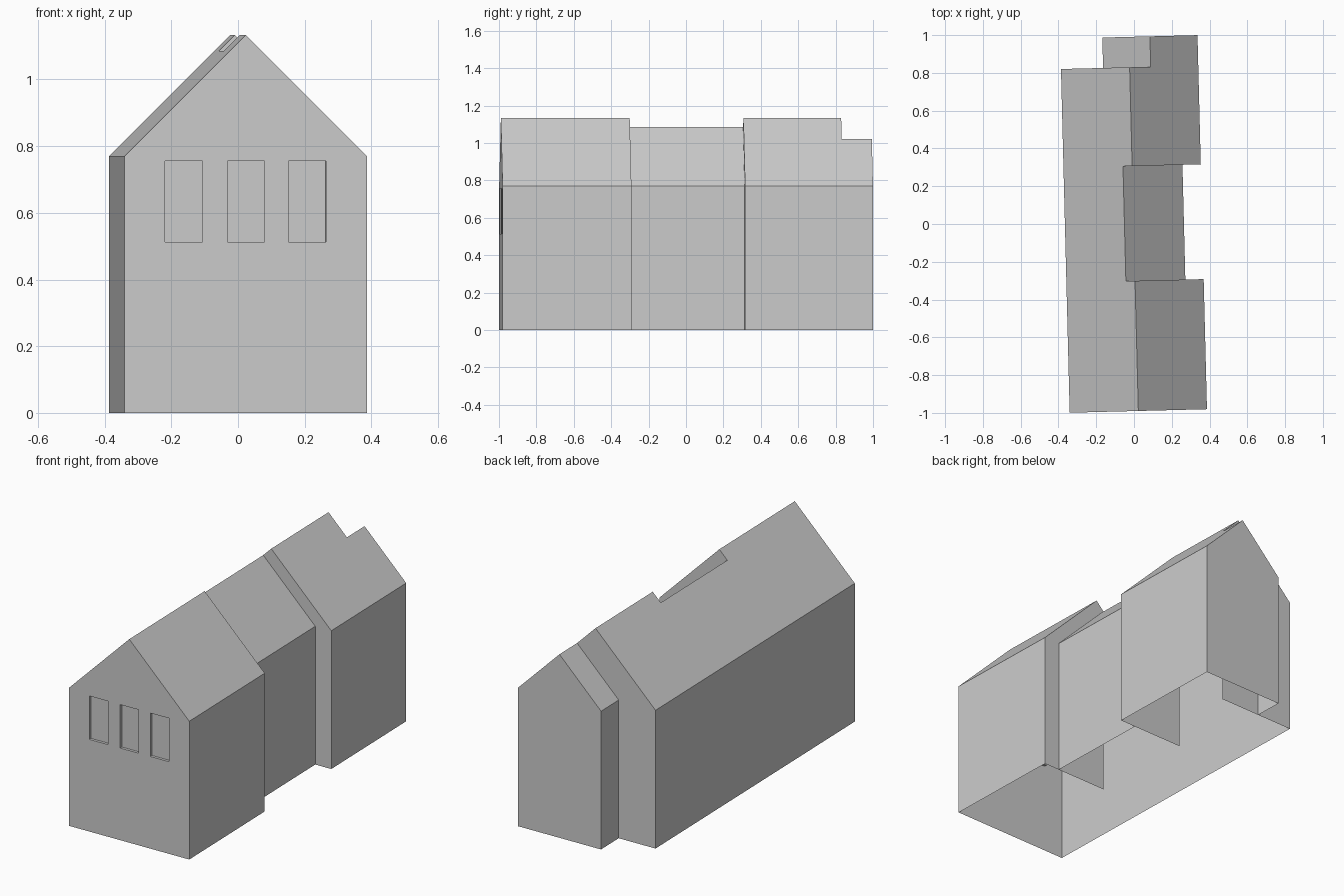
import bpy, bmesh, math
from mathutils import Vector

if "Cube" in bpy.data.objects:
    bpy.data.objects.remove(bpy.data.objects["Cube"])

ANGLE = math.radians(1.45)
ORIGIN = (-0.3405, -0.999, 0.0)      # front left corner of the house
EAVE = 0.77
FRONT, MID, BACK, LEFT_END, END = 0.0, 0.689, 1.297, 1.82, 1.981
WIDE, NARROW, REAR = (0.0, 0.727), (0.0, 0.63), (0.223, 0.727)


def add(name, bm):
    me = bpy.data.meshes.new(name)
    bm.to_mesh(me)
    bm.free()
    ob = bpy.data.objects.new(name, me)
    ob.location = ORIGIN
    ob.rotation_euler.z = ANGLE
    bpy.context.collection.objects.link(ob)
    return ob


def gable(span):
    """Wall and 45 degree roof outline, left foot to right foot."""
    a, b = span
    return [(a, 0), (a, EAVE), ((a + b) / 2, EAVE + (b - a) / 2), (b, EAVE), (b, 0)]


def shell(name, span, y0, y1):
    """Side walls and roof slopes, open below."""
    bm = bmesh.new()
    rows = [[bm.verts.new((x, y, z)) for x, z in gable(span)] for y in (y0, y1)]
    for i in range(4):
        bm.faces.new((rows[0][i], rows[0][i + 1], rows[1][i + 1], rows[1][i]))
    add(name, bm)


def cut(bm, co, no, **kw):
    bmesh.ops.bisect_plane(bm, geom=bm.verts[:] + bm.edges[:] + bm.faces[:],
                           plane_co=co, plane_no=no, **kw)


def wall(span, y, faces_back=False, x_min=None, x_max=None):
    """Flat gable wall, optionally trimmed to part of its width."""
    bm = bmesh.new()
    pts = gable(span)
    bm.faces.new([bm.verts.new((x, y, z)) for x, z in (pts if faces_back else pts[::-1])])
    if x_min is not None:
        cut(bm, (x_min, y, 0), (1, 0, 0), clear_inner=True)
    if x_max is not None:
        cut(bm, (x_max, y, 0), (1, 0, 0), clear_outer=True)
    return bm


# House sections
shell("front_section", WIDE, FRONT, MID)
shell("middle_section", NARROW, MID, BACK)
shell("back_section", WIDE, BACK, LEFT_END)
shell("rear_section", REAR, LEFT_END, END)

# Step walls between the sections, and the rear gable
mid_ridge, rear_ridge = sum(NARROW) / 2, sum(REAR) / 2
add("front_step_wall", wall(WIDE, MID, True, x_min=mid_ridge))
add("back_step_wall", wall(WIDE, BACK, False, x_min=mid_ridge))
add("rear_step_wall", wall(WIDE, LEFT_END, True, x_max=rear_ridge))
add("rear_gable", wall(REAR, END, True))

# Front gable with three shallow recessed windows
windows = [(0.122, 0.234), (0.309, 0.42), (0.492, 0.604)]
z0, z1 = 0.513, 0.755
bm = wall(WIDE, FRONT)
for x in (x for w in windows for x in w):
    cut(bm, (x, 0, 0), (1, 0, 0))
for z in (z0, z1):
    cut(bm, (0, 0, z), (0, 0, 1))


def is_window(f):
    c = f.calc_center_median()
    return z0 < c.z < z1 and any(a < c.x < b for a, b in windows)


res = bmesh.ops.extrude_discrete_faces(bm, faces=[f for f in bm.faces if is_window(f)])
for f in res["faces"]:
    bmesh.ops.translate(bm, verts=f.verts[:], vec=Vector((0, 0.015, 0)))
add("front_gable", bm)
